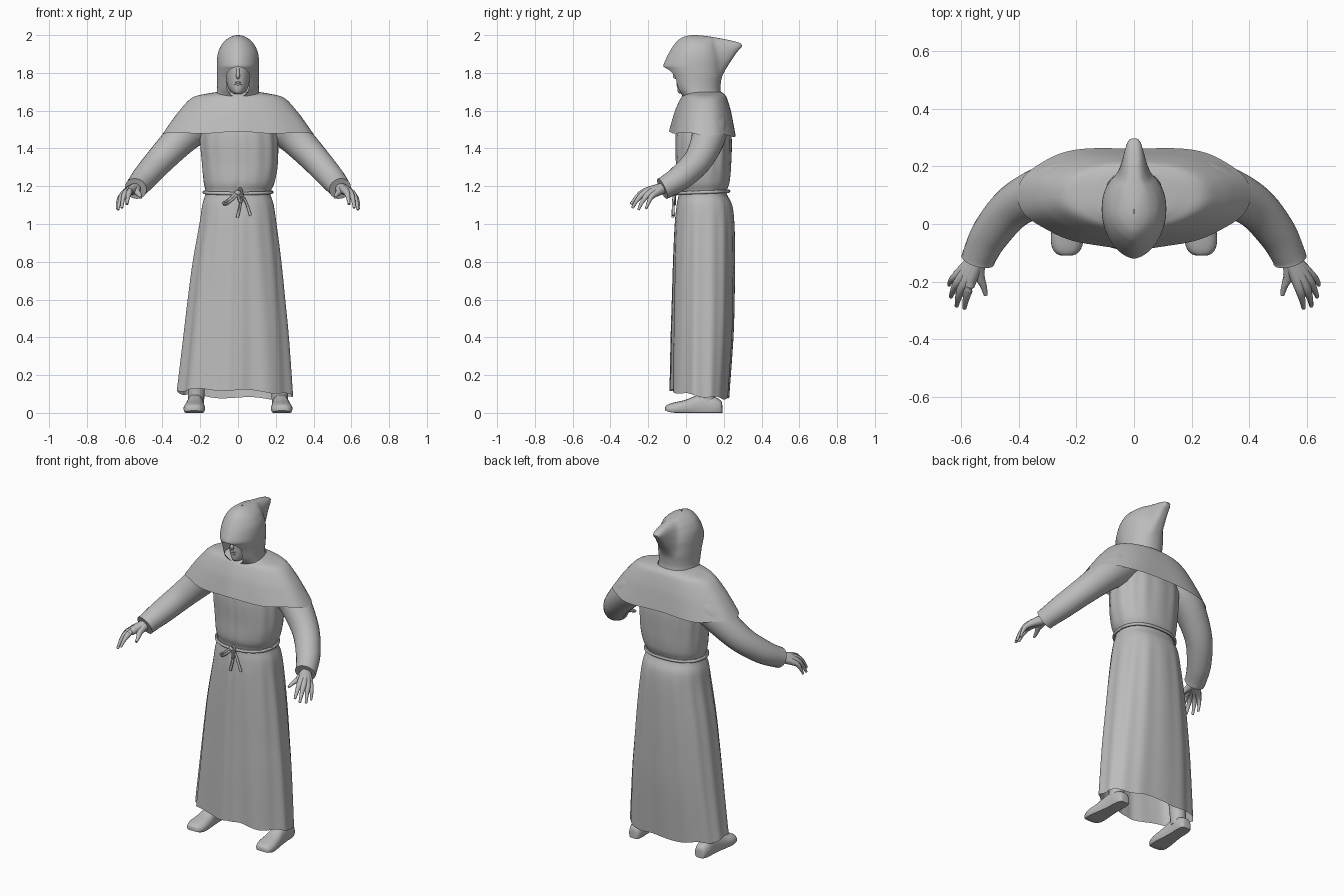
import bpy, bmesh, math
from mathutils import Vector

cloth = bpy.data.materials.new("plain_grey")
cloth.diffuse_color = (0.5, 0.5, 0.5, 1)


def smooth_rows(rows, n):
    """Catmull-Rom interpolation of parameter rows, n steps per span."""
    out = []
    for i in range(len(rows) - 1):
        p0, p1 = rows[max(i - 1, 0)], rows[i]
        p2, p3 = rows[i + 1], rows[min(i + 2, len(rows) - 1)]
        for k in range(n):
            t = k / n
            out.append([0.5 * (2 * b + (c - a) * t + (2 * a - 5 * b + 4 * c - d) * t * t
                               + (3 * b - a - 3 * c + d) * t ** 3)
                        for a, b, c, d in zip(p0, p1, p2, p3)])
    return out + [list(rows[-1])]


def loft(name, rings, closed=True, caps=(False, False)):
    """Skin a list of equal-length point rings."""
    bm = bmesh.new()
    vs = [[bm.verts.new(p) for p in r] for r in rings]
    n = len(vs[0])
    for a, b in zip(vs, vs[1:]):
        for i in range(n if closed else n - 1):
            j = (i + 1) % n
            bm.faces.new((a[i], a[j], b[j], b[i]))
    for use, ring in zip(caps, (vs[0], vs[-1])):
        if use:
            bm.faces.new(ring)
    bmesh.ops.remove_doubles(bm, verts=bm.verts, dist=0.00005)
    bmesh.ops.recalc_face_normals(bm, faces=bm.faces)
    me = bpy.data.meshes.new(name)
    bm.to_mesh(me)
    bm.free()
    me.materials.append(cloth)
    ob = bpy.data.objects.new(name, me)
    bpy.context.collection.objects.link(ob)
    return ob


def tube(name, rows, sides=12, steps=5, closed=False):
    """Round tube through rows of (x, y, z, radius)."""
    pts = smooth_rows(rows, steps)
    rings = []
    for i, p in enumerate(pts):
        a, b = Vector(pts[max(i - 1, 0)][:3]), Vector(pts[min(i + 1, len(pts) - 1)][:3])
        d = (b - a).normalized()
        u = d.cross(Vector((0.31, 0.9, 0.3))).normalized()
        v = d.cross(u)
        rings.append([Vector(p[:3]) + p[3] * (u * math.cos(t) + v * math.sin(t))
                      for t in (2 * math.pi * k / sides for k in range(sides))])
    return loft(name, rings, caps=(not closed, not closed))


def spow(v, p):
    return math.copysign(abs(v) ** p, v)


def oval(a, cx, rx, yc, yf, yb, p_front=1, p_back=1):
    """Point on an oval; angle 0 faces the front."""
    s, c = math.sin(a), math.cos(a)
    p = p_front if c > 0 else p_back
    depth = (yc - yf) if c > 0 else (yb - yc)
    return cx + rx * spow(s, p), yc - depth * spow(c, 1 if p > 1 else p)


TAU = 2 * math.pi

# Robe: torso and skirt in one piece, folds growing toward the hem
robe_rows = [  # z, centre x, half width, front y, back y
    (1.62, 0, .17, -.02, .20), (1.48, .004, .205, -.055, .238), (1.32, .010, .202, -.055, .238),
    (1.22, .006, .188, -.055, .230), (1.165, 0, .172, -.04, .215), (1.10, 0, .19, -.05, .244),
    (1.0, 0, .205, -.06, .255), (.8, -.005, .235, -.068, .258), (.6, -.008, .258, -.073, .256),
    (.4, -.010, .279, -.078, .25), (.1, -.016, .306, -.082, .228)]
rings = []
for z, cx, rx, yf, yb in smooth_rows(robe_rows, 5):
    t = max(0, (1.165 - z) / 1.065)
    ring = []
    for k in range(112):
        a = TAU * k / 112
        x, y = oval(a, cx, rx, .09, yf, yb, .92, .85)
        front = max(0, math.cos(a))
        f = 1 + t * .036 * math.cos(9 * a + .6) * (.2 + front) + .012 * math.cos(14 * a) * min(1, abs(z - 1.165) * 5)
        f -= .05 * math.exp(-(math.sin(a / 2) / .03) ** 2)   # front seam
        hem = t ** 5 * (.02 * math.cos(a) - .012 * math.sin(a) + .006 * math.sin(7 * a))
        ring.append((cx + (x - cx) * f, .09 + (y - .09) * f, z + hem))
    rings.append(ring)
loft("robe", rings)

# Shoulder cape
cape_rows = [(1.70, .10, .0, .185), (1.69, .165, -.005, .20), (1.668, .245, -.025, .217),
             (1.60, .312, -.055, .240), (1.54, .358, -.072, .254), (1.475, .404, -.088, .268)]
rings = []
for z, rx, yf, yb in smooth_rows(cape_rows, 5):
    t = (1.70 - z) / .225
    ring = []
    for k in range(96):
        a = TAU * k / 96
        x, y = oval(a, 0, rx, .095, yf, yb, 1.12, .85)
        c = math.cos(a)
        # two soft folds behind, a few light ones in front
        f = 1 + t * (.035 * math.cos(6 * a + math.pi) * c * c if c < 0 else .012 * math.cos(10 * a) * c)
        ring.append((x * f, .095 + (y - .095) * f, z + t * (.01 * c + .005 * math.cos(6 * a))))
    rings.append(ring)
loft("shoulder_cape", rings)

# Hood: rounded body, blunt peak drawn out to the back, face opening at the front
hood_rows = [  # z, half width, front y, back y, opening angle
    (1.668, .118, -.015, .190, .15), (1.69, .113, -.035, .186, .48), (1.72, .110, -.062, .182, .62),
    (1.77, .111, -.083, .188, .66), (1.80, .112, -.100, .20, .60), (1.822, .112, -.113, .212, .40),
    (1.838, .112, -.120, .222, 0), (1.87, .111, -.108, .243, 0), (1.91, .105, -.088, .270, 0),
    (1.945, .089, -.066, .297, 0), (1.965, .074, -.05, .265, 0), (1.985, .050, -.025, .17, 0),
    (1.997, .022, .01, .09, 0), (2.0, .002, .035, .05, 0)]
rings = []
for z, rx, yf, yb, gap in smooth_rows(hood_rows, 3):
    gap = max(0, gap)
    body = min(yb, .19 - max(0, z - 1.87) * .25)
    ring = []
    for k in range(81):
        a = gap + (TAU - 2 * gap) * k / 80
        x, y = oval(a, 0, max(rx, .001), .05, yf, body, 1.2, .92)
        y += max(0, yb - body) * math.exp(-((a - math.pi) / .42) ** 4)
        ring.append((x, y, min(z, 2.0)))
    rings.append(ring)
loft("hood", rings, closed=False)

# Head inside the hood, with neck, nose and lips
head_rows = [(1.60, .055, .0, .14), (1.68, .050, .0, .14), (1.69, .028, -.032, .13), (1.70, .040, -.043, .13),
             (1.73, .056, -.047, .13), (1.78, .064, -.05, .14), (1.83, .07, -.05, .15),
             (1.88, .07, -.045, .15), (1.93, .045, -.01, .11)]
rings = [[(*oval(TAU * k / 32, 0, rx, .04, yf, yb), z) for k in range(32)]
         for z, rx, yf, yb in smooth_rows(head_rows, 3)]
loft("head", rings, caps=(True, True))
tube("nose", [(0, -.044, 1.83, .007), (0, -.054, 1.80, .009), (0, -.060, 1.782, .010), (0, -.048, 1.772, .007)], 10)
for i, z in enumerate((1.750, 1.739)):
    tube(("upper_lip", "lower_lip")[i],
         [(-.022, -.040, z, .002), (0, -.047, z, .005), (.022, -.040, z, .002)], 8)

# Rope belt with knot, loops and hanging ends
belt = []
for k in range(49):
    x, y = oval(TAU * k / 48, 0, .179, .088, -.050, .226, .92, .85)
    belt.append((x, y, 1.168 - .006 * math.cos(TAU * k / 48), .009))
tube("rope_belt", belt, 8, 1, closed=True)
tube("belt_knot", [(-.016, -.052, 1.168, .007), (0, -.057, 1.165, .014), (.016, -.052, 1.161, .007)], 10)
tube("left_bow_loop", [(0, -.056, 1.168, .007), (-.03, -.060, 1.145, .007), (-.062, -.060, 1.118, .007),
                       (-.075, -.059, 1.112, .007), (-.066, -.060, 1.104, .007), (-.03, -.066, 1.13, .007),
                       (0, -.058, 1.16, .007)], 8)
tube("right_bow_loop", [(0, -.056, 1.165, .007), (.012, -.062, 1.188, .007), (.022, -.064, 1.16, .007),
                        (.018, -.066, 1.12, .007), (.006, -.064, 1.125, .007), (0, -.057, 1.16, .007)], 8)
tube("rope_end_short", [(0, -.056, 1.16, .007), (.028, -.064, 1.14, .007), (.048, -.068, 1.10, .007),
                        (.066, -.066, 1.045, .008)], 8)
tube("rope_end_long", [(0, -.056, 1.16, .007), (.012, -.066, 1.11, .007), (-.003, -.070, 1.035, .008)], 8)

for side, tag in ((-1, "left"), (1, "right")):
    def m(rows):
        return [(side * x, y, z, r) for x, y, z, r in rows]

    # Sleeve with a slightly flared cuff
    tube(tag + "_sleeve", m([(.15, .12, 1.56, .09), (.23, .125, 1.515, .098), (.31, .115, 1.445, .088),
                             (.415, .062, 1.335, .076), (.493, -.028, 1.247, .068), (.532, -.10, 1.20, .060),
                             (.541, -.125, 1.187, .059)]), 24)
    # Hand: overlapping finger tubes that merge into the palm
    wrist = (.543, -.12, 1.19, .03)
    fingers = {
        "index": [(.572, -.215, 1.172, .019), (.582, -.258, 1.145, .012), (.588, -.292, 1.105, .007)],
        "middle": [(.590, -.208, 1.168, .020), (.608, -.252, 1.135, .012), (.615, -.284, 1.085, .007)],
        "ring": [(.605, -.195, 1.16, .019), (.626, -.230, 1.12, .011), (.635, -.252, 1.075, .007)],
        "little": [(.615, -.178, 1.15, .016), (.635, -.198, 1.115, .010), (.641, -.212, 1.080, .006)],
        "thumb": [(.535, -.18, 1.17, .018), (.522, -.215, 1.155, .012), (.514, -.247, 1.14, .007)]}
    for name, rows in fingers.items():
        tube(f"{tag}_{name}_finger", m([wrist] + rows), 10, 4)

    # Shoe: flat-soled sections from heel to blunt toe
    shoe_rows = [(.192, .016, .04), (.185, .032, .065), (.15, .042, .085), (.10, .042, .10), (.05, .046, .09),
                 (.0, .053, .070), (-.05, .057, .058), (-.085, .050, .049), (-.104, .034, .040), (-.11, .014, .030)]
    rings = []
    for y, w, h in smooth_rows(shoe_rows, 3):
        cx = side * (.222 + .012 * (.19 - y) / .3)
        toe = .012 * max(0, -(y + .05) / .06) ** 2
        rings.append([(cx + w * spow(math.cos(TAU * k / 20), .7), y,
                       max(toe, h * (.38 + .62 * math.sin(TAU * k / 20)))) for k in range(20)])
    loft(tag + "_shoe", rings, caps=(True, True))
    # Leg under the robe
    tube(tag + "_leg", m([(.222, .115, .05, .042), (.21, .11, .25, .05), (.13, .10, .6, .065)]), 16)

# Soft shading with crisp edges kept
for ob in bpy.context.scene.objects:
    ob.select_set(True)
    bpy.context.view_layer.objects.active = ob
bpy.ops.object.shade_smooth_by_angle(angle=math.radians(45))
